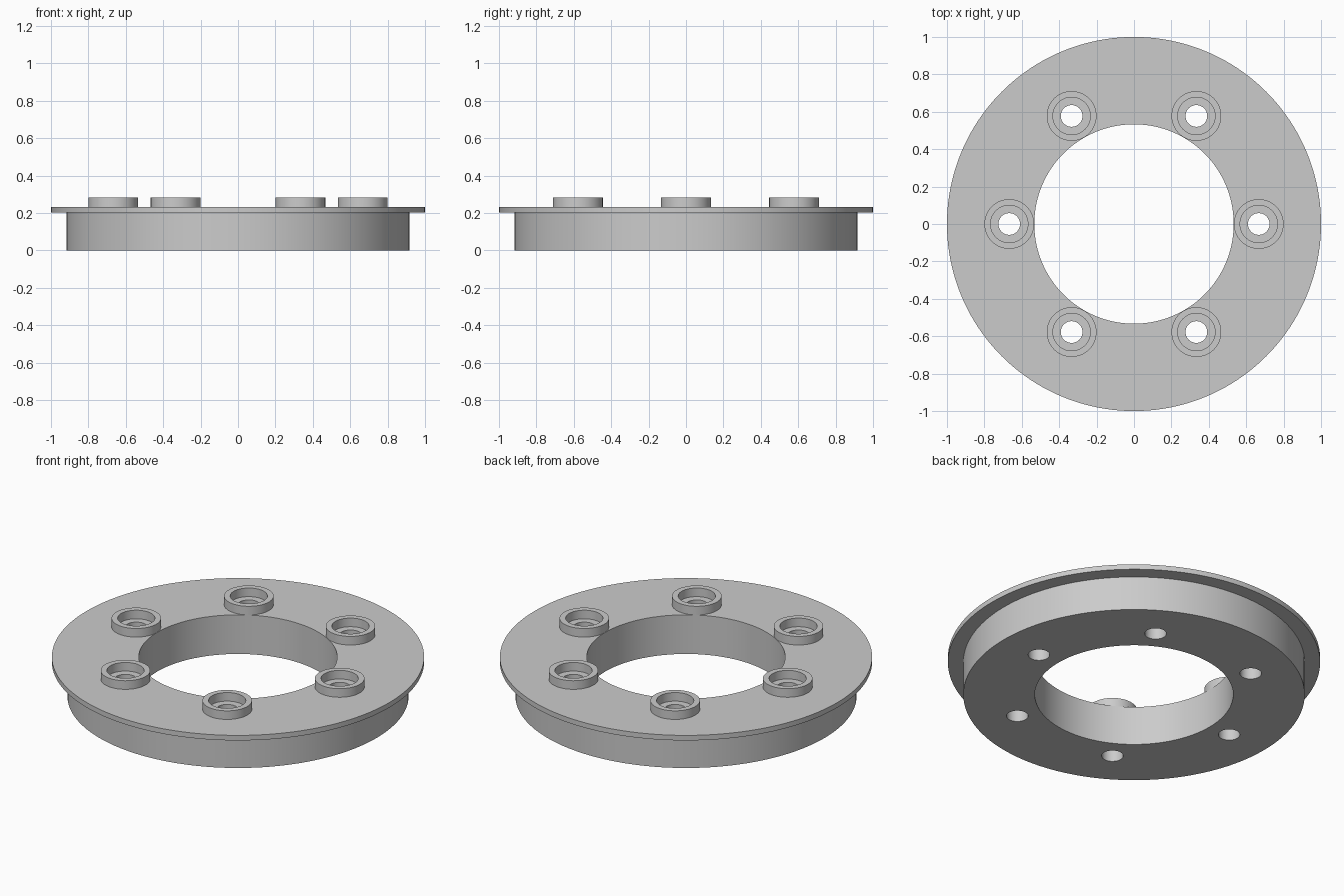
import bpy, bmesh, math

if "Cube" in bpy.data.objects:
    bpy.data.objects.remove(bpy.data.objects["Cube"])

BODY_TOP, FLANGE_TOP, BOSS_TOP = 0.202, 0.232, 0.283
BOLT_CIRCLE = 0.667

grey = bpy.data.materials.new("plain_grey")
grey.diffuse_color = (0.6, 0.6, 0.6, 1)
grey.use_nodes = True
grey.node_tree.nodes["Principled BSDF"].inputs["Base Color"].default_value = grey.diffuse_color


def new_object(name, bm):
    bmesh.ops.recalc_face_normals(bm, faces=bm.faces)
    mesh = bpy.data.meshes.new(name)
    bm.to_mesh(mesh)
    bm.free()
    mesh.materials.append(grey)
    obj = bpy.data.objects.new(name, mesh)
    bpy.context.collection.objects.link(obj)
    return obj


def lathe(name, profile, steps):
    """Spin a closed (radius, z) profile about the z axis."""
    bm = bmesh.new()
    rings = [[bm.verts.new((r * math.cos(a), r * math.sin(a), z)) for r, z in profile]
             for a in (math.tau * i / steps for i in range(steps))]
    n = len(profile)
    for i in range(steps):
        a, b = rings[i], rings[(i + 1) % steps]
        for j in range(n):
            k = (j + 1) % n
            bm.faces.new((a[j], b[j], b[k], a[k]))
    return new_object(name, bm)


def cylinder_circle(name, radius, z0, z1, steps=64):
    """Six equal cylinders spaced around the bolt circle."""
    bm = bmesh.new()
    for i in range(6):
        a = math.tau * i / 6
        made = bmesh.ops.create_cone(bm, cap_ends=True, segments=steps,
                                     radius1=radius, radius2=radius, depth=z1 - z0)
        bmesh.ops.translate(bm, verts=made["verts"], vec=(
            BOLT_CIRCLE * math.cos(a), BOLT_CIRCLE * math.sin(a), (z0 + z1) / 2))
    return new_object(name, bm)


# Ring body with the thin overhanging flange
ring = lathe("flanged_ring", [
    (0.533, 0), (0.917, 0), (0.917, BODY_TOP), (1.0, BODY_TOP),
    (1.0, FLANGE_TOP), (0.533, FLANGE_TOP)], 160)

# Raised bosses, their counterbores and the through holes
steps = [
    (cylinder_circle("bosses", 0.133, 0.1, BOSS_TOP), 'UNION'),
    (cylinder_circle("counterbores", 0.1, FLANGE_TOP, 0.5), 'DIFFERENCE'),
    (cylinder_circle("bolt_holes", 0.058, -0.2, 0.6), 'DIFFERENCE'),
]
bpy.context.view_layer.objects.active = ring
ring.select_set(True)
for tool, operation in steps:
    mod = ring.modifiers.new(tool.name, 'BOOLEAN')
    mod.operation = operation
    mod.solver = 'EXACT'
    mod.object = tool
    bpy.ops.object.modifier_apply(modifier=mod.name)
    bpy.data.objects.remove(tool)

bpy.ops.object.shade_smooth_by_angle(angle=math.radians(30))
